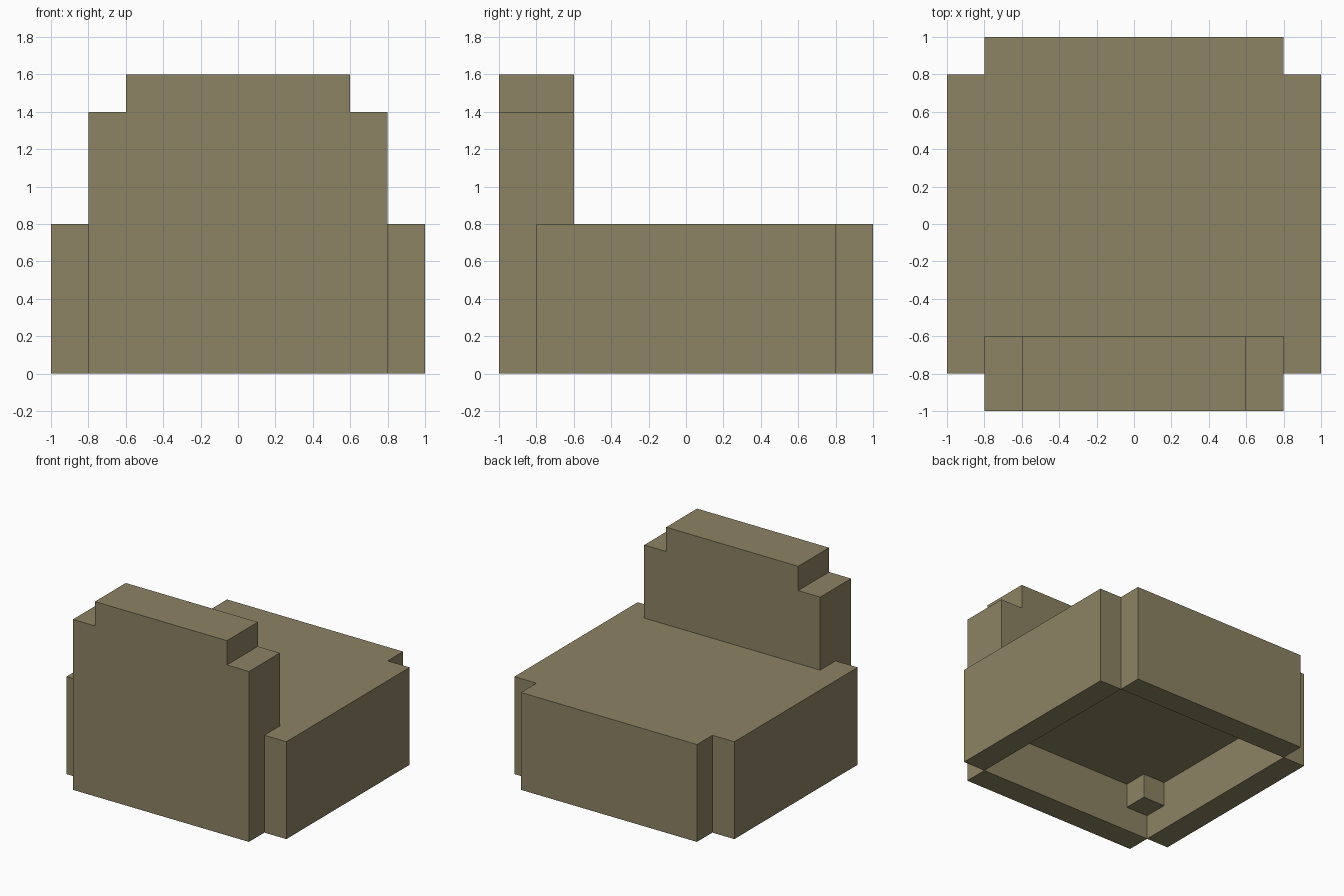
import bpy
import bmesh
from mathutils import Vector

cube = bpy.data.objects.get("Cube")
if cube:
    bpy.data.objects.remove(cube, do_unlink=True)

# One flat colour for the whole chair
fabric = bpy.data.materials.new("olive_tan")
fabric.use_nodes = True
colour = (0.262, 0.223, 0.125, 1)
fabric.diffuse_color = colour
shader = fabric.node_tree.nodes["Principled BSDF"]
shader.inputs["Base Color"].default_value = colour
shader.inputs["Roughness"].default_value = 0.9


def finish(name, bm):
    bmesh.ops.recalc_face_normals(bm, faces=bm.faces)
    mesh = bpy.data.meshes.new(name)
    bm.to_mesh(mesh)
    bm.free()
    mesh.materials.append(fabric)
    obj = bpy.data.objects.new(name, mesh)
    bpy.context.collection.objects.link(obj)


def box(name, low, high):
    low, high = Vector(low), Vector(high)
    bm = bmesh.new()
    bmesh.ops.create_cube(bm, size=1)
    bmesh.ops.scale(bm, vec=high - low, verts=bm.verts)
    bmesh.ops.translate(bm, vec=(low + high) / 2, verts=bm.verts)
    finish(name, bm)


def extruded_profile(name, half_outline, y_start, depth):
    """Mirror an x-z half outline and extrude it along y."""
    outline = half_outline + [(-x, z) for x, z in reversed(half_outline)]
    bm = bmesh.new()
    face = bm.faces.new([bm.verts.new((x, y_start, z)) for x, z in outline])
    result = bmesh.ops.extrude_face_region(bm, geom=[face])
    moved = [v for v in result["geom"] if isinstance(v, bmesh.types.BMVert)]
    bmesh.ops.translate(bm, vec=(0, depth, 0), verts=moved)
    finish(name, bm)


# Seat slab, open underneath
box("seat", (-0.8, -0.8, 0.4), (0.8, 0.8, 0.8))

# Skirt panels around the seat
box("front_of_seat_panel", (-0.8, 0.8, 0), (0.8, 1, 0.8))
box("back_panel", (-0.8, -1, 0), (0.8, -0.8, 0.8))
box("left_arm_panel", (0.8, -0.8, 0), (1, 0.8, 0.8))
box("right_arm_panel", (-1, -0.8, 0), (-0.8, 0.8, 0.8))

# Stepped backrest
extruded_profile("backrest", [(0.8, 0.8), (0.8, 1.4), (0.6, 1.4), (0.6, 1.6)], -1, 0.4)

# Short feet in the inner corners below the seat
for x, side in ((0.7, "left"), (-0.7, "right")):
    for y, end in ((0.7, "seat_end"), (-0.7, "backrest_end")):
        box(f"{side}_{end}_foot", (x - 0.1, y - 0.1, 0.2), (x + 0.1, y + 0.1, 0.4))
